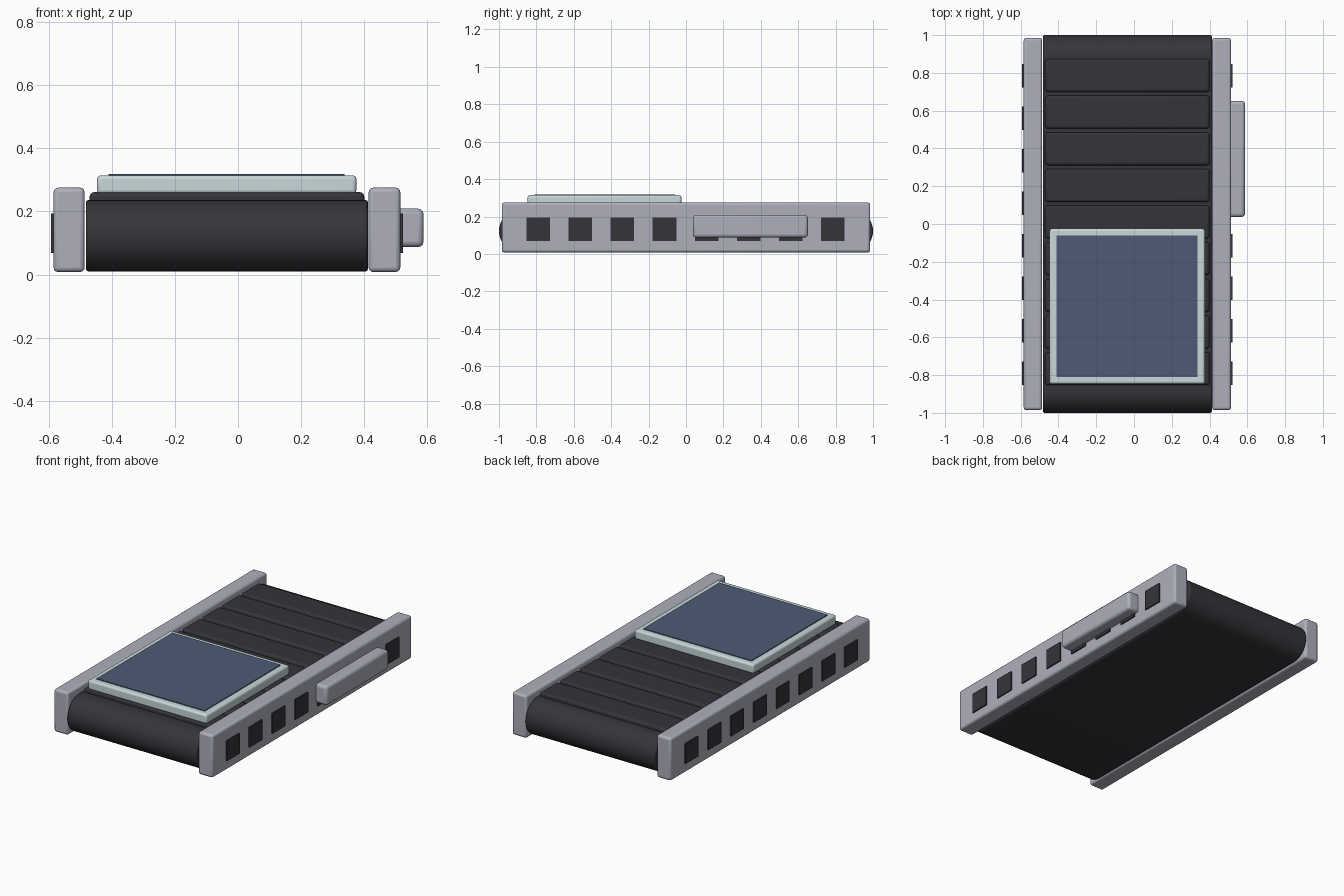
import bpy
import bmesh
import math

cube = bpy.data.objects.get("Cube")
if cube:
    bpy.data.objects.remove(cube, do_unlink=True)


def material(name, rgb):
    m = bpy.data.materials.new(name)
    m.use_nodes = True
    m.diffuse_color = (*rgb, 1)
    m.node_tree.nodes["Principled BSDF"].inputs["Base Color"].default_value = (*rgb, 1)
    return m


GREY = material("rail grey", (0.42, 0.43, 0.50))
DARK = material("belt black", (0.035, 0.035, 0.042))
PALE = material("pale frame", (0.58, 0.68, 0.70))
BLUE = material("slate blue", (0.075, 0.105, 0.18))


def finish(name, bm, mat, bevel=0.0, segments=3):
    bmesh.ops.recalc_face_normals(bm, faces=bm.faces)
    mesh = bpy.data.meshes.new(name)
    bm.to_mesh(mesh)
    bm.free()
    mesh.materials.append(mat)
    obj = bpy.data.objects.new(name, mesh)
    bpy.context.collection.objects.link(obj)
    if bevel:
        mod = obj.modifiers.new("Bevel", "BEVEL")
        mod.width = bevel
        mod.segments = segments
        mod.limit_method = "ANGLE"
        mod.angle_limit = math.radians(40)
    bpy.ops.object.select_all(action="DESELECT")
    obj.select_set(True)
    bpy.context.view_layer.objects.active = obj
    bpy.ops.object.shade_smooth_by_angle(angle=math.radians(35))
    return obj


def box(name, xs, ys, zs, mat, bevel=0.0):
    bm = bmesh.new()
    bmesh.ops.create_cube(bm, size=1)
    for v in bm.verts:
        for i, (lo, hi) in enumerate((xs, ys, zs)):
            v.co[i] = lo if v.co[i] < 0 else hi
    return finish(name, bm, mat, bevel)


# Belt: a long rounded loop extruded across the width
X0, X1 = -0.482, 0.412
Z0, Z1 = 0.01, 0.236
radius, middle = (Z1 - Z0) / 2, (Z0 + Z1) / 2
bm = bmesh.new()
profile = []
STEPS = 20
for end in (1, -1):
    for i in range(STEPS + 1):
        a = math.pi * (i / STEPS - 0.5)
        y = end * (1 - radius + radius * math.cos(a))
        profile.append(bm.verts.new((X0, y, middle + end * radius * math.sin(a))))
face = bm.faces.new(profile)
extruded = bmesh.ops.extrude_face_region(bm, geom=[face])["geom"]
bmesh.ops.translate(bm, vec=(X1 - X0, 0, 0),
                    verts=[v for v in extruded if isinstance(v, bmesh.types.BMVert)])
finish("belt", bm, DARK, 0.008, 2)

# Raised slats along the top of the belt
PITCH = 0.194
for i in range(9):
    back = 0.873 - i * PITCH
    box(f"belt_slat_{i + 1}", (-0.47, 0.40), (back - 0.174, back), (0.2, 0.261), DARK, 0.014)

# Side rails with a row of dark square plates on the outer face
for side, inner, outer in (("left", 0.414, 0.514), ("right", -0.486, -0.584)):
    box(f"{side}_rail", sorted((inner, outer)), (-0.985, 0.985), (0.008, 0.275), GREY, 0.014)
    out = math.copysign(0.008, outer)
    for i in range(8):
        y = -0.79 + i * 0.225
        box(f"{side}_rail_plate_{i + 1}", sorted((outer - out / 8, outer + out)),
            (y - 0.063, y + 0.063), (0.068, 0.194), DARK)

# Control box on the left rail
box("side_box", (0.50, 0.588), (0.037, 0.652), (0.087, 0.209), GREY, 0.018)

# Tray lying on the belt with an inset coloured panel
box("tray", (-0.447, 0.375), (-0.847, -0.025), (0.255, 0.314), PALE, 0.012)
box("tray_panel", (-0.411, 0.337), (-0.81, -0.06), (0.312, 0.319), BLUE)
